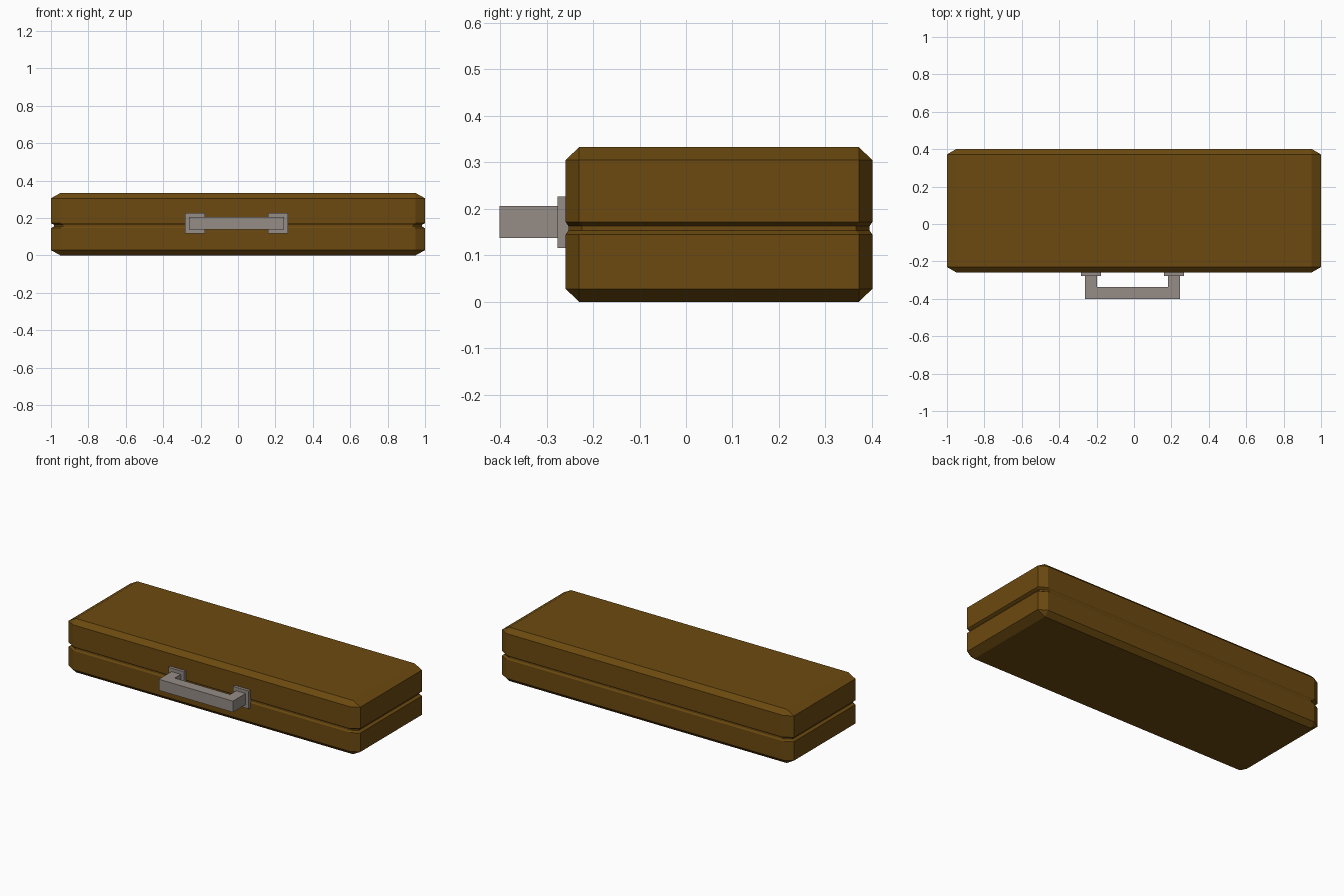
import bpy, bmesh
from mathutils import Vector

if "Cube" in bpy.data.objects:
    bpy.data.objects.remove(bpy.data.objects["Cube"])


def material(name, rgb):
    m = bpy.data.materials.new(name)
    m.diffuse_color = (*rgb, 1)
    m.use_nodes = True
    m.node_tree.nodes["Principled BSDF"].inputs["Base Color"].default_value = m.diffuse_color
    return m


BROWN = material("brown leather", (0.150, 0.068, 0.005))
METAL = material("grey metal", (0.300, 0.262, 0.240))


def finish(bm, name, mat):
    bmesh.ops.remove_doubles(bm, verts=bm.verts, dist=1e-4)
    bmesh.ops.recalc_face_normals(bm, faces=bm.faces)
    me = bpy.data.meshes.new(name)
    bm.to_mesh(me)
    bm.free()
    me.materials.append(mat)
    ob = bpy.data.objects.new(name, me)
    bpy.context.collection.objects.link(ob)
    return ob


def box(name, lo, hi, mat):
    bm = bmesh.new()
    bmesh.ops.create_cube(bm, size=1)
    lo, hi = Vector(lo), Vector(hi)
    for v in bm.verts:
        v.co = (lo + hi) / 2 + v.co * (hi - lo)
    return finish(bm, name, mat)


# Case body: chamfered rings stacked in z, with a seam groove in the middle
HX, HY, CY = 1.0, 0.33, 0.071      # half sizes and y centre
CHX, CHY = 0.05, 0.029             # corner chamfer


def ring(bm, z, gx, gy, cut):
    x, y = HX - gx, HY - gy
    cx, cy = CHX * cut, CHY * cut
    pts = [(x, y - cy), (x - cx, y), (-x + cx, y), (-x, y - cy),
           (-x, -y + cy), (-x + cx, -y), (x - cx, -y), (x, -y + cy)]
    return [bm.verts.new((px, py + CY, z)) for px, py in pts]


levels = [(0, CHX, CHY, 0), (0.028, 0, 0, 1), (0.145, 0, 0, 1),
          (0.154, 0.016, 0.006, 1), (0.163, 0.016, 0.006, 1),
          (0.172, 0, 0, 1), (0.305, 0, 0, 1), (0.333, CHX, CHY, 0)]
bm = bmesh.new()
rings = [ring(bm, *lv) for lv in levels]
for a, b in zip(rings, rings[1:]):
    for i in range(8):
        j = (i + 1) % 8
        bm.faces.new((a[i], a[j], b[j], b[i]))
# the end rings are rectangles, so cap them with one vertex per corner
for r in (rings[0], rings[-1]):
    bm.faces.new(r)
finish(bm, "case_body", BROWN)

# Handle: U-shaped bar in one piece
HC = -0.008                        # handle x centre
outer, inner = 0.254, 0.190
profile = [(-outer, -0.253), (-outer, -0.401), (outer, -0.401), (outer, -0.253),
           (inner, -0.253), (inner, -0.337), (-inner, -0.337), (-inner, -0.253)]
bm = bmesh.new()
face = bm.faces.new([bm.verts.new((HC + x, y, 0.137)) for x, y in profile])
ext = bmesh.ops.extrude_face_region(bm, geom=[face])
for v in ext["geom"]:
    if isinstance(v, bmesh.types.BMVert):
        v.co.z = 0.206
finish(bm, "handle", METAL)

# Handle mounting plates
for side, s in (("left", -1), ("right", 1)):
    x = HC + s * 0.2215
    box(side + "_handle_plate", (x - 0.0535, -0.277, 0.116),
        (x + 0.0535, -0.253, 0.227), METAL)
